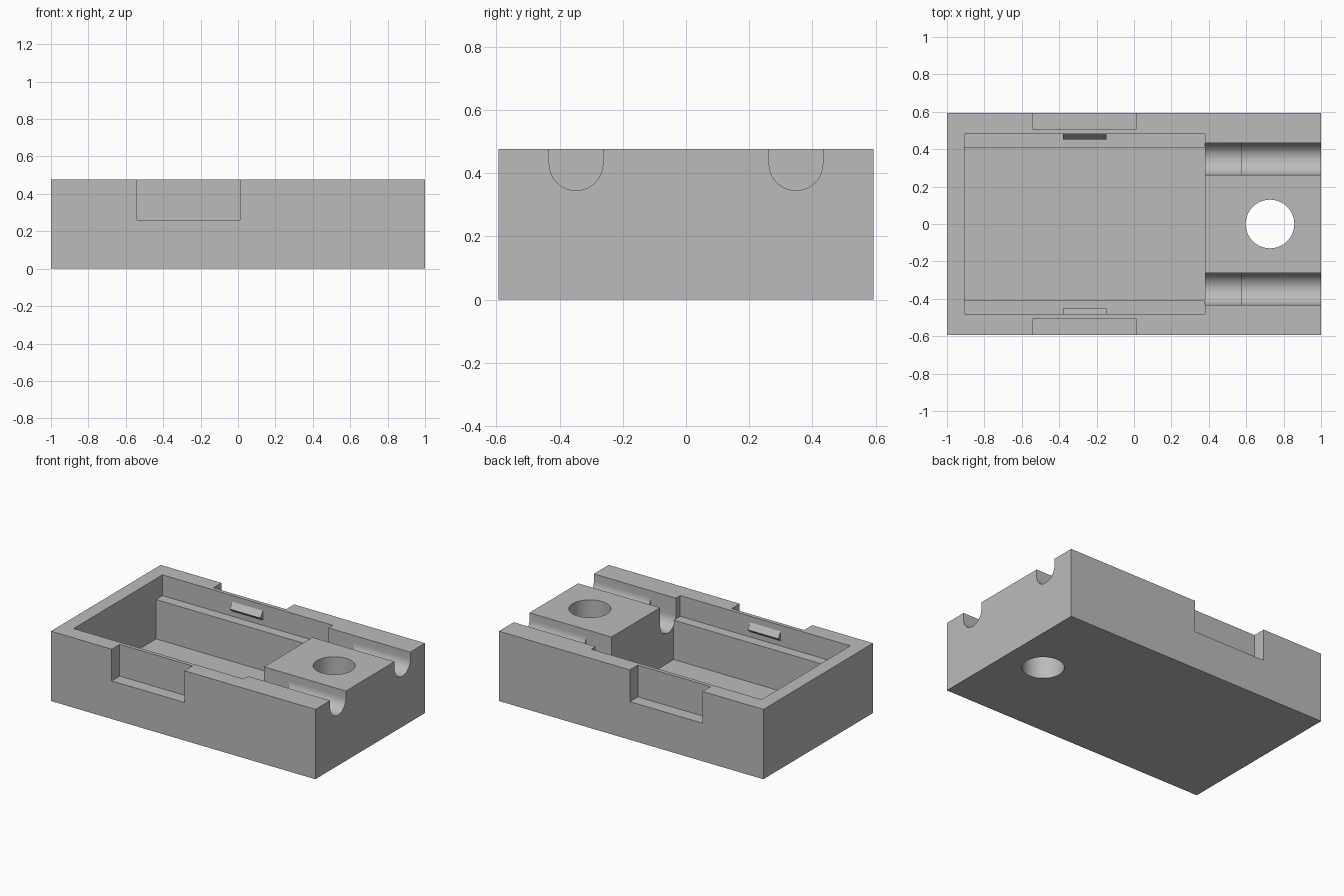
import bpy
import math

if "Cube" in bpy.data.objects:
    bpy.data.objects.remove(bpy.data.objects["Cube"], do_unlink=True)

grey = bpy.data.materials.new("plain grey")
grey.use_nodes = True
colour = (0.5, 0.5, 0.5, 1)
grey.diffuse_color = colour
grey.node_tree.nodes["Principled BSDF"].inputs["Base Color"].default_value = colour

TOP = 0.477
HALF_Y = 0.593
OVER = 0.6


def extrude_x(name, profile, x0, x1):
    """Solid with a (y, z) cross-section running from x0 to x1."""
    n = len(profile)
    verts = [(x, y, z) for x in (x0, x1) for y, z in profile]
    faces = [tuple(range(n))[::-1], tuple(range(n, 2 * n))]
    faces += [(i, (i + 1) % n, n + (i + 1) % n, n + i) for i in range(n)]
    area = sum(profile[i][0] * profile[(i + 1) % n][1]
               - profile[(i + 1) % n][0] * profile[i][1] for i in range(n))
    if area < 0:
        faces = [f[::-1] for f in faces]
    mesh = bpy.data.meshes.new(name)
    mesh.from_pydata(verts, [], faces)
    mesh.materials.append(grey)
    obj = bpy.data.objects.new(name, mesh)
    bpy.context.collection.objects.link(obj)
    return obj


def rect(y0, y1, z0, z1):
    return [(y0, z0), (y1, z0), (y1, z1), (y0, z1)]


def groove(yc, bottom, r=0.085, steps=24):
    """Round-bottomed slot open at the top."""
    arc = [(yc - r * math.cos(math.pi * i / steps),
            bottom + r - r * math.sin(math.pi * i / steps)) for i in range(steps + 1)]
    return arc + [(yc + r, OVER), (yc - r, OVER)]


def cut(target, cutter):
    mod = target.modifiers.new("cut", "BOOLEAN")
    mod.operation = "DIFFERENCE"
    mod.solver = "EXACT"
    mod.object = cutter
    bpy.context.view_layer.objects.active = target
    bpy.ops.object.modifier_apply(modifier=mod.name)
    bpy.data.objects.remove(cutter, do_unlink=True)


# Solid case block
case = extrude_x("case", rect(-HALF_Y, HALF_Y, 0, TOP), -1, 1)

# Stepped main cavity with a ledge along both long walls
floor, ledge = 0.066, 0.335
half = [(0.41, floor), (0.41, ledge), (0.48, ledge), (0.48, OVER)]
cavity = half + [(-y, z) for y, z in reversed(half)]
cut(case, extrude_x("cavity_cutter", cavity, -0.907, 0.38))

for side in (-1, 1):
    # Cable grooves: deeper next to the cavity, shallower at the end
    cut(case, extrude_x("outer_groove_cutter", groove(side * 0.348, 0.345), 0.5, 1.1))
    cut(case, extrude_x("inner_groove_cutter", groove(side * 0.348, 0.272), 0.379, 0.572))
    # Finger notches in the long outer walls
    notch = rect(*sorted((side * 0.506, side * 0.7)), 0.26, OVER)
    cut(case, extrude_x("notch_cutter", notch, -0.54, 0.01))

# Vertical round hole
bpy.ops.mesh.primitive_cylinder_add(vertices=64, radius=0.13, depth=2, location=(0.727, 0, 0))
cut(case, bpy.context.object)

bpy.ops.object.select_all(action="DESELECT")
case.select_set(True)
bpy.context.view_layer.objects.active = case
bpy.ops.object.shade_smooth_by_angle(angle=math.radians(30))

# Wedge-shaped lid catches on the inner walls
for side, label in ((-1, "front"), (1, "back")):
    wedge = [(side * 0.485, 0.37), (side * 0.48, 0.37), (side * 0.453, 0.395),
             (side * 0.48, 0.435), (side * 0.485, 0.435)]
    extrude_x(label + "_lid_catch", wedge, -0.38, -0.148)
